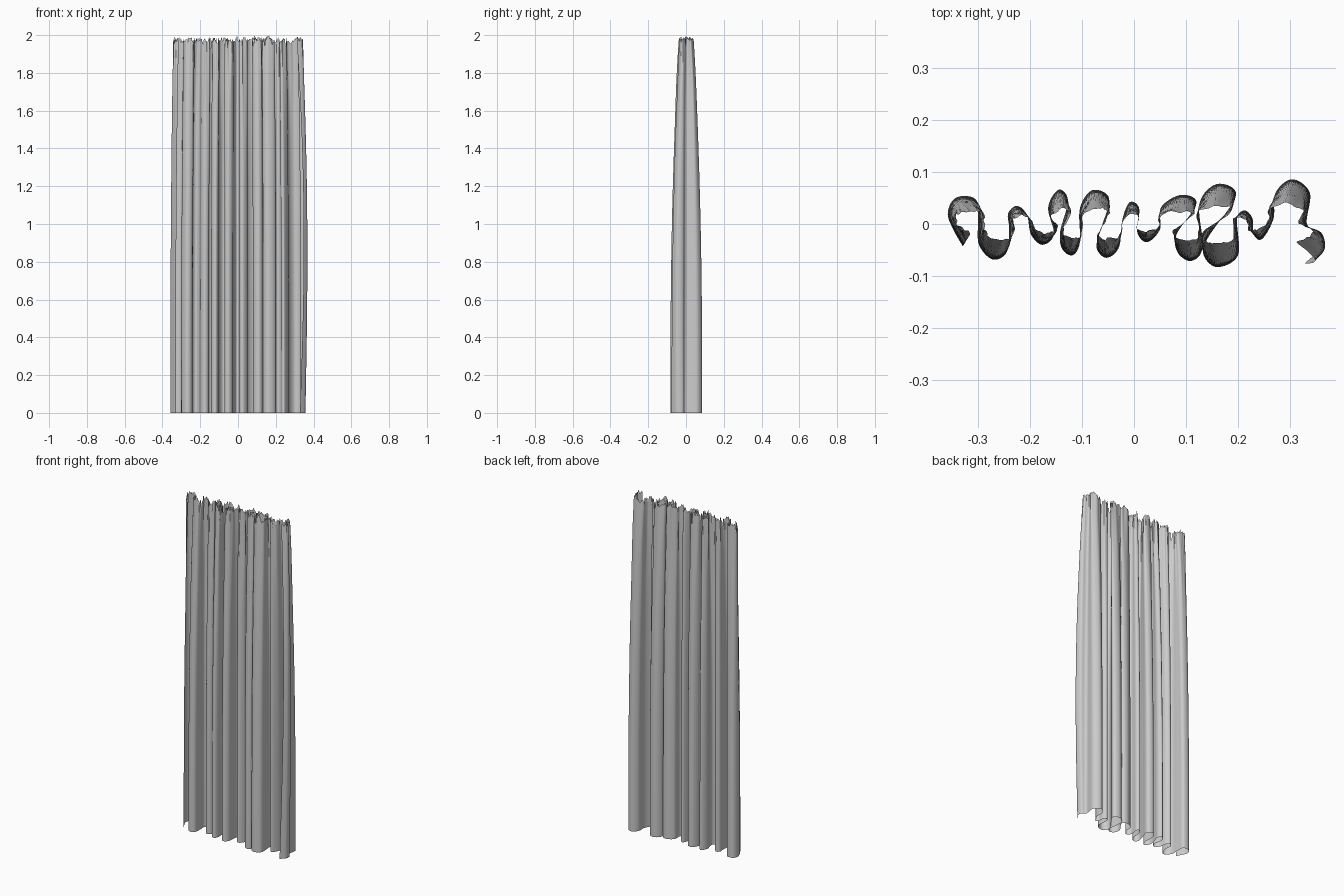
import bpy, bmesh, math, random
from mathutils import Vector, noise

if "Cube" in bpy.data.objects:
    bpy.data.objects.remove(bpy.data.objects["Cube"])

random.seed(4)
ROWS, STEPS = 44, 9

# Fold path at the hem, seen from above (hundredths of a unit)
hem = [(-32.9, -4.3), (-34.5, -1.5), (-35.8, 1.8), (-34.8, 4.6), (-32.5, 5.4), (-30.2, 4.4),
       (-30, 0.5), (-29.8, -4), (-27.2, -6.8), (-24.5, -5.5), (-24, -1), (-24.2, 2), (-22.5, 3.5),
       (-20.6, 1.8), (-19.8, -2), (-17.6, -4), (-15.4, -2), (-16.5, 3.2), (-14.5, 6.6),
       (-12.7, 4.5), (-14.2, -1.5), (-13.8, -4.8), (-11.8, -6), (-10.4, -3.5), (-10.4, 3),
       (-8, 6.5), (-4.8, 5), (-6.2, -.5), (-7.2, -4.5), (-5.3, -6.5), (-2.9, -4.5), (-2.2, 1),
       (-.8, 4.2), (1, 3), (.6, -1.5), (2.5, -3.5), (5, -1), (5.2, 3.2), (9, 5.6), (12, 4),
       (8.2, -2), (8.4, -5.5), (11, -7.1), (13.2, -4.5), (12.6, 4), (16, 7.7), (19.6, 5.5),
       (14.3, -2.5), (13.4, -6), (16, -8.3), (20, -6), (19.8, 1), (21.3, 2.6), (22.8, 1),
       (23, -2), (24.6, -2.9), (26.8, 1), (27.2, 6), (30.4, 8.6), (33.8, 6), (33.2, 0),
       (35.4, -1.8), (35.4, -5), (32.8, -7.6)]


def smooth_path(pts, steps):
    """Catmull-Rom curve through the points."""
    p = [Vector((x / 100, y / 100)) for x, y in pts]
    p = [2 * p[0] - p[1]] + p + [2 * p[-1] - p[-2]]
    out = []
    for i in range(1, len(p) - 2):
        a, b, c, d = p[i - 1:i + 3]
        for k in range(steps):
            t = k / steps
            out.append(0.5 * (2 * b + (c - a) * t + (2 * a - 5 * b + 4 * c - d) * t ** 2
                              + (3 * b - a - 3 * c + d) * t ** 3))
    return out + [p[-2]]


path = smooth_path(hem, STEPS)
last = len(path) - 1
bm = bmesh.new()
grid = []
for i, p in enumerate(path):
    # Frayed upper edge: every column ends at its own height
    rough = noise.noise((i * 0.13, 3.1, 0))
    top = 1.975 + 0.02 * rough + random.uniform(-0.012, 0.012)
    if random.random() < 0.09:
        top -= random.uniform(0.01, 0.06)
    top = min(top, 2.0)
    if i == last // 3:
        top = 2.0
    edge = max(0, (i / last - 0.95) / 0.05)
    column = []
    for r in range(ROWS + 1):
        f = r / ROWS
        z = top * (1 - (1 - f) ** 1.35)
        t = z / 2
        # Folds are deep at the hem and gathered near the top
        gather = t ** 2.5
        depth = 1 - 0.57 * gather
        crumple = 0.006 * t ** 5
        x = p.x * (1 - 0.045 * gather) + crumple * noise.noise((i * 0.2, z * 2, 7))
        x += edge * 0.022 * math.sin(math.pi * t)
        y = p.y * depth + crumple * noise.noise((i * 0.2, z * 2, 19))
        column.append(bm.verts.new((x, y, z)))
    grid.append(column)

for a, b in zip(grid, grid[1:]):
    for r in range(ROWS):
        bm.faces.new((a[r], b[r], b[r + 1], a[r + 1]))

mesh = bpy.data.meshes.new("curtain")
bm.to_mesh(mesh)
bm.free()
curtain = bpy.data.objects.new("curtain", mesh)
bpy.context.collection.objects.link(curtain)
for f in mesh.polygons:
    f.use_smooth = True
